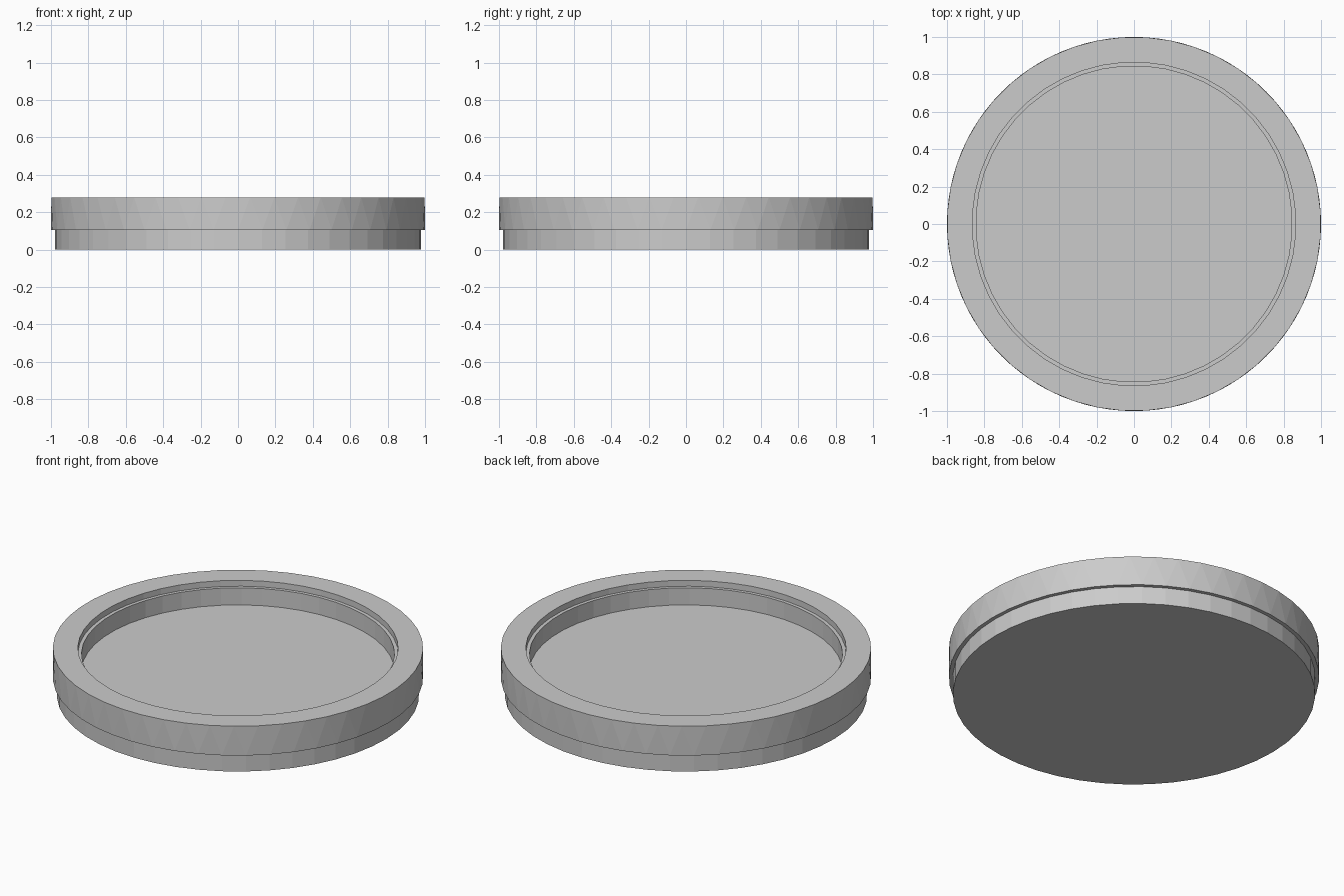
import bpy
import bmesh
from math import cos, sin, tau

cube = bpy.data.objects.get("Cube")
if cube:
    bpy.data.objects.remove(cube, do_unlink=True)

SIDES = 48

grey = bpy.data.materials.new("light_grey")
grey.use_nodes = True
colour = (0.6, 0.6, 0.6, 1)
grey.diffuse_color = colour
grey.node_tree.nodes["Principled BSDF"].inputs["Base Color"].default_value = colour


def lathe(name, profile):
    """Closed flat-shaded solid of revolution from (radius, height, twist) points."""
    bm = bmesh.new()
    rings = []
    for radius, height, twist in profile:
        angles = [tau * (i + twist) / SIDES for i in range(SIDES)]
        rings.append([bm.verts.new((radius * cos(a), radius * sin(a), height))
                      for a in angles])
    for a, b in zip(rings, rings[1:]):
        for i in range(SIDES):
            j = (i + 1) % SIDES
            bm.faces.new((a[i], a[j], b[i]))
            bm.faces.new((a[j], b[j], b[i]))
    bm.faces.new(rings[0])
    bm.faces.new(rings[-1])
    bmesh.ops.dissolve_limit(bm, angle_limit=0.001, verts=bm.verts, edges=bm.edges)
    bmesh.ops.recalc_face_normals(bm, faces=bm.faces)
    mesh = bpy.data.meshes.new(name)
    bm.to_mesh(mesh)
    bm.free()
    mesh.materials.append(grey)
    obj = bpy.data.objects.new(name, mesh)
    bpy.context.collection.objects.link(obj)
    return obj


# Shallow dish: narrow base, overhanging rim, stepped recess and floor
lathe("stepped_dish", [
    (0.978, 0, 0), (0.978, 0.105, 0),
    (1, 0.105, 0), (1, 0.28, 0.5),
    (0.865, 0.28, 0.5), (0.865, 0.245, 0.5),
    (0.845, 0.245, 0.5), (0.845, 0.143, 0.5),
])
